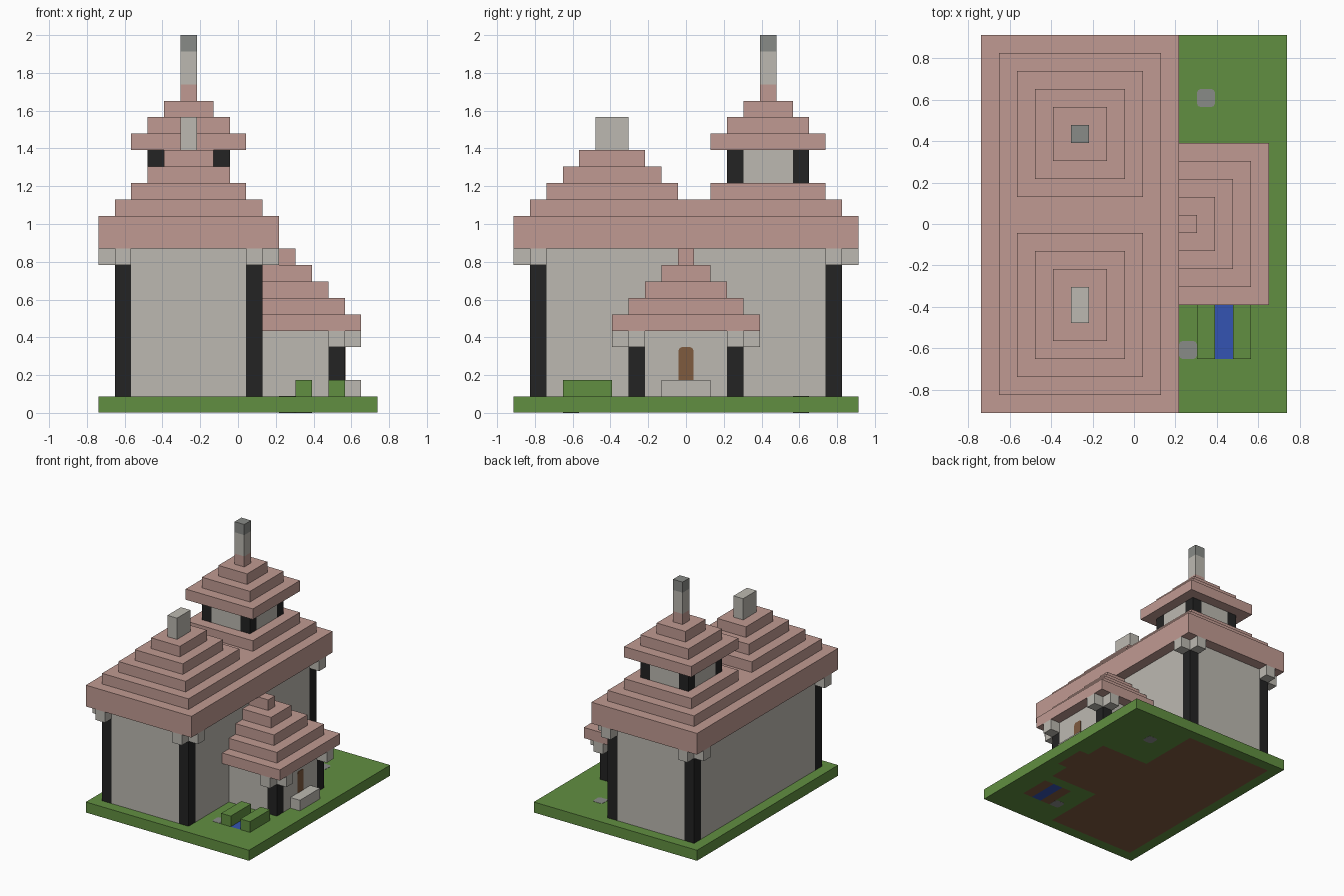
import bpy
import bmesh
from mathutils import Vector

cube = bpy.data.objects.get("Cube")
if cube:
    bpy.data.objects.remove(cube)

UNIT = 2 / 23                     # one building block
NX, NY = 17, 21                   # plot size in blocks


def material(name, *rgb):
    """Flat material from 0-255 display values, stored as linear."""
    lin = [((c / 255 + 0.055) / 1.055) ** 2.4 for c in rgb]
    m = bpy.data.materials.new(name)
    m.use_nodes = True
    m.diffuse_color = (*lin, 1)
    m.node_tree.nodes["Principled BSDF"].inputs["Base Color"].default_value = (*lin, 1)
    return m


ROOF = material("dusty_pink", 192, 154, 146)
PLASTER = material("pale_plaster", 188, 185, 177)
BEAM = material("black_beam", 35, 35, 35)
GRASS = material("grass_green", 97, 143, 65)
EARTH = material("earth_brown", 127, 91, 63)
WATER = material("water_blue", 52, 84, 178)
STONE = material("stone_grey", 137, 139, 135)


def to_world(x, y, z):
    return Vector(((x - NX / 2) * UNIT, (y - NY / 2) * UNIT, z * UNIT))


def finish(bm, name, *mats):
    bmesh.ops.recalc_face_normals(bm, faces=bm.faces)
    mesh = bpy.data.meshes.new(name)
    bm.to_mesh(mesh)
    bm.free()
    for m in mats:
        mesh.materials.append(m)
    ob = bpy.data.objects.new(name, mesh)
    bpy.context.collection.objects.link(ob)
    return ob


def block(name, mat, xs, ys, zs, round_axis=None):
    """Box between block coordinates; optionally round edges along one axis."""
    bm = bmesh.new()
    bmesh.ops.create_cube(bm, size=1)
    for v in bm.verts:
        x, y, z = (r[0] if c < 0 else r[1] for c, r in zip(v.co, (xs, ys, zs)))
        v.co = to_world(x, y, z)
    if round_axis is not None:
        edges = [e for e in bm.edges
                 if abs((e.verts[0].co - e.verts[1].co).normalized()[round_axis]) > 0.9]
        bmesh.ops.bevel(bm, geom=edges, offset=UNIT * 0.2, segments=2,
                        profile=0.5, affect='EDGES')
    return finish(bm, name, mat)


def stepped_roof(name, xs, ys, z, steps, x_fixed=False):
    """Stack of slabs, each one block smaller on every free side."""
    for i in range(steps):
        x0 = xs[0] if x_fixed else xs[0] + i
        block(f"{name}_tier_{i + 1}", ROOF, (x0, xs[1] - i),
              (ys[0] + i, ys[1] - i), (z + i, z + i + 1))


def timber_walls(name, xs, ys, zs, brackets, sides=("left", "right")):
    """Plaster walls with corner posts flush in them and optional brackets."""
    (x0, x1), (y0, y1), (z0, z1) = xs, ys, zs
    post_top = z1 - 1 if brackets else z1
    inner_x = x0 + 1 if "right" in sides else x0
    block(name + "_wall_core", PLASTER, (inner_x, x1 - 1), ys, zs)
    block(name + "_wall_sides", PLASTER, xs, (y0 + 1, y1 - 1), zs)
    for side in sides:
        px, dx = (x1 - 1, 1) if side == "left" else (x0, -1)
        for end, py, dy in (("front", y0, -1), ("back", y1 - 1, 1)):
            tag = f"{name}_{end}_{side}"
            block(tag + "_post", BEAM, (px, px + 1), (py, py + 1), (z0, post_top))
            if brackets:
                for part, bx, by in (("head", 0, 0), ("side", dx, 0), ("end", 0, dy)):
                    block(f"{tag}_bracket_{part}", PLASTER, (px + bx, px + bx + 1),
                          (py + by, py + by + 1), (post_top, z1))


# Lawn slab on a block grid, with earth under everything built on it
FOOTPRINTS = [((1, 10), (1, 20)), ((10, 15), (7, 14)), ((15, 16), (9, 12)),
              ((12, 13), (3, 6)), ((14, 15), (3, 6))]
POND = ((13, 14), (3, 6))


def inside(x, y, area):
    return area[0][0] < x < area[0][1] and area[1][0] < y < area[1][1]


bm = bmesh.new()
bottom = 0.01
corners = {(i, j): bm.verts.new(to_world(i, j, bottom))
           for i in range(NX + 1) for j in range(NY + 1)}
for i in range(NX):
    for j in range(NY):
        bm.faces.new([corners[i, j], corners[i + 1, j],
                      corners[i + 1, j + 1], corners[i, j + 1]])
top = bmesh.ops.extrude_face_region(bm, geom=bm.faces[:], use_keep_orig=True)
for v in top["geom"]:
    if isinstance(v, bmesh.types.BMVert):
        v.co.z = UNIT
bm.normal_update()
for f in bm.faces:
    c = f.calc_center_median() / UNIT
    x, y = c.x + NX / 2, c.y + NY / 2
    if abs(f.normal.z) > 0.5:
        if inside(x, y, POND):
            f.material_index = 2
        elif any(inside(x, y, a) for a in FOOTPRINTS):
            f.material_index = 1
finish(bm, "lawn", GRASS, EARTH, WATER)

# Stepping stones, hedges beside the pond
for n, (x, y) in enumerate(((11, 3), (12, 17))):
    block(f"stepping_stone_{n + 1}", STONE, (x, x + 1), (y, y + 1), (0, 1.02), 2)
for n, x in enumerate((12, 14)):
    block(f"hedge_{n + 1}", GRASS, (x, x + 1), (3, 6), (1, 2))

# Main hall
timber_walls("hall", (1, 10), (1, 20), (1, 10), True)
block("hall_eaves", ROOF, (0, 11), (0, NY), (10, 12))
block("hall_roof_deck", ROOF, (1, 10), (1, 20), (12, 13))
stepped_roof("front_roof", (2, 9), (2, 10), 13, 3)
block("chimney", PLASTER, (5, 6), (5, 7), (16, 18))

# Tower at the back
block("tower_base", ROOF, (2, 9), (12, 19), (13, 14))
timber_walls("tower", (3, 8), (13, 18), (14, 16), False)
stepped_roof("tower_roof", (2, 9), (12, 19), 16, 4)
block("spire", PLASTER, (5, 6), (15, 16), (20, 22))
block("spire_tip", STONE, (5, 6), (15, 16), (22, 23))

# Entrance porch on the left side
timber_walls("porch", (10, 15), (7, 14), (1, 5), True, sides=("left",))
stepped_roof("porch_roof", (10, 16), (6, 15), 5, 5, x_fixed=True)
block("door", EARTH, (14.95, 15.03), (10.05, 10.95), (1, 4), 0)
block("door_step", PLASTER, (15, 16), (9, 12), (1, 2))
